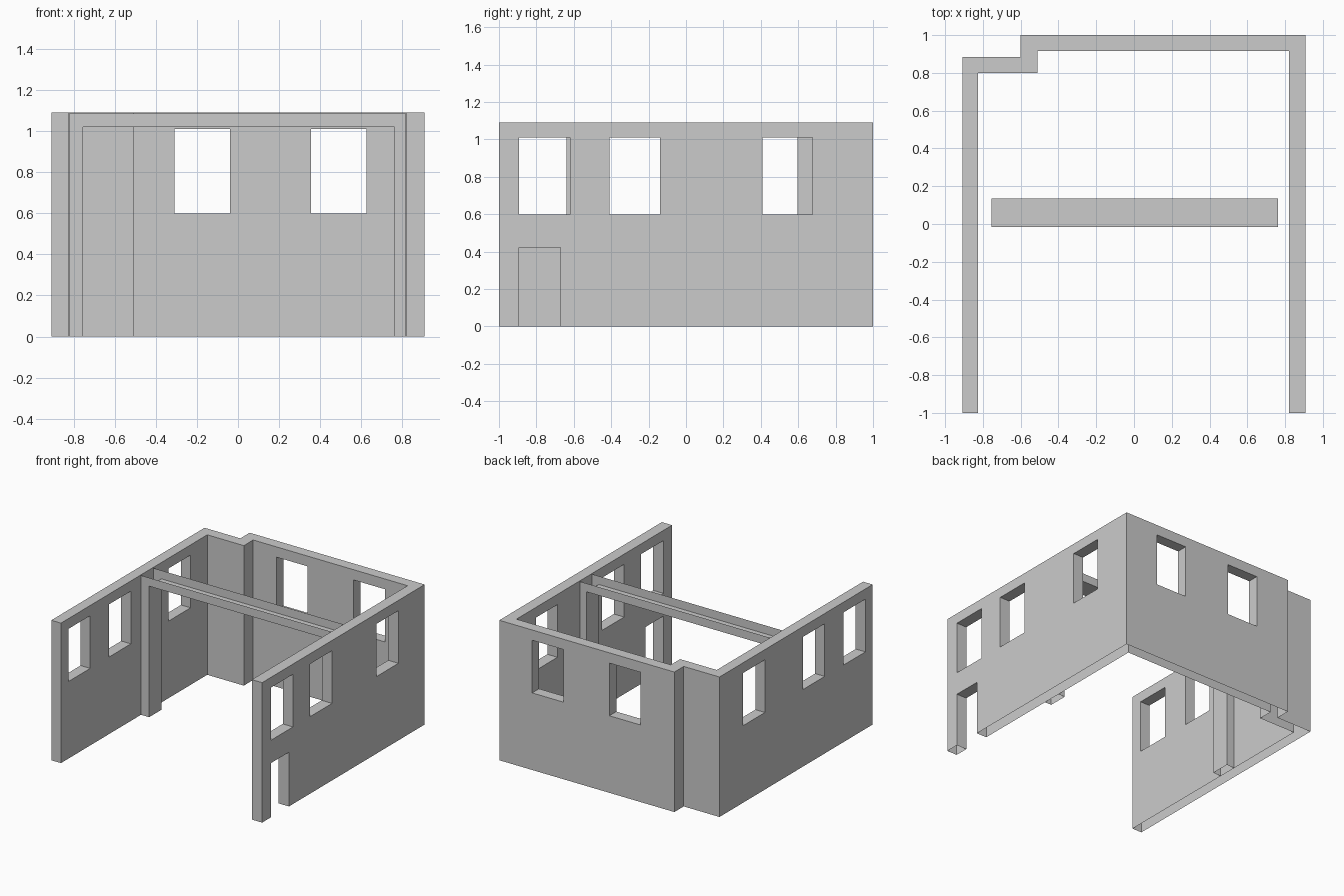
import bpy, bmesh

if "Cube" in bpy.data.objects:
    bpy.data.objects.remove(bpy.data.objects["Cube"])

H = 1.09


def finish(name, bm):
    me = bpy.data.meshes.new(name)
    bm.to_mesh(me)
    bm.free()
    ob = bpy.data.objects.new(name, me)
    bpy.context.collection.objects.link(ob)
    return ob


def extrude_face(bm, pts, vec):
    f = bm.faces.new([bm.verts.new(p) for p in pts])
    r = bmesh.ops.extrude_face_region(bm, geom=[f], use_keep_orig=True)
    bmesh.ops.translate(bm, vec=vec, verts=[v for v in r["geom"] if isinstance(v, bmesh.types.BMVert)])
    bmesh.ops.recalc_face_normals(bm, faces=bm.faces)


def add_box(bm, x0, x1, y0, y1, z0, z1):
    vs = bmesh.ops.create_cube(bm, size=1)["verts"]
    for v in vs:
        v.co = (x1 if v.co.x > 0 else x0, y1 if v.co.y > 0 else y0, z1 if v.co.z > 0 else z0)


# Walls: one plan outline raised to full height
plan = [(-.908, -1), (-.825, -1), (-.825, .8), (-.51, .8), (-.51, .915), (.82, .915),
        (.82, -1), (.908, -1), (.908, 1), (-.6, 1), (-.6, .885), (-.908, .885)]
bm = bmesh.new()
extrude_face(bm, [(x, y, 0) for x, y in plan], (0, 0, H))
walls = finish("walls", bm)

# Window and doorway openings
bm = bmesh.new()
for y0, y1 in ((-.91, -.64), (-.41, -.14), (.325, .595)):
    add_box(bm, -1, -.75, y0, y1, .6, 1.01)
for y0, y1 in ((-.893, -.62), (-.41, -.14), (.41, .677)):
    add_box(bm, .75, 1, y0, y1, .6, 1.01)
for x0, x1 in ((-.31, -.04), (.355, .625)):
    add_box(bm, x0, x1, .85, 1.1, .6, 1.01)
add_box(bm, .75, 1, -.893, -.67, -.1, .422)
cutter = finish("opening_cutter", bm)
mod = walls.modifiers.new("openings", "BOOLEAN")
mod.object = cutter
mod.solver = "EXACT"
cut = bpy.data.meshes.new_from_object(walls.evaluated_get(bpy.context.evaluated_depsgraph_get()))
walls.modifiers.clear()
walls.data = cut
bpy.data.objects.remove(cutter)

# The walls are open underneath
bm = bmesh.new()
bm.from_mesh(cut)
bmesh.ops.delete(bm, geom=[f for f in bm.faces if all(abs(v.co.z) < 1e-4 for v in f.verts)],
                 context="FACES_ONLY")
bm.to_mesh(cut)
bm.free()

# Cross frame: posts and beam as an arch, open on its outer side and at the feet
arch = [(-.824, 0), (-.824, 1.085), (.819, 1.085), (.819, 0),
        (.762, 0), (.762, 1.02), (-.755, 1.02), (-.755, 0)]
bm = bmesh.new()
extrude_face(bm, [(x, -.015, z) for x, z in arch], (0, .15, 0))
hidden = []
for f in bm.faces:
    c = f.calc_center_median()
    side = abs(f.normal.y) < .5
    if side and (abs(c.x) > .8 or c.z > 1.05 or c.z < .01):
        hidden.append(f)
bmesh.ops.delete(bm, geom=hidden, context="FACES_ONLY")
finish("cross_frame", bm)
